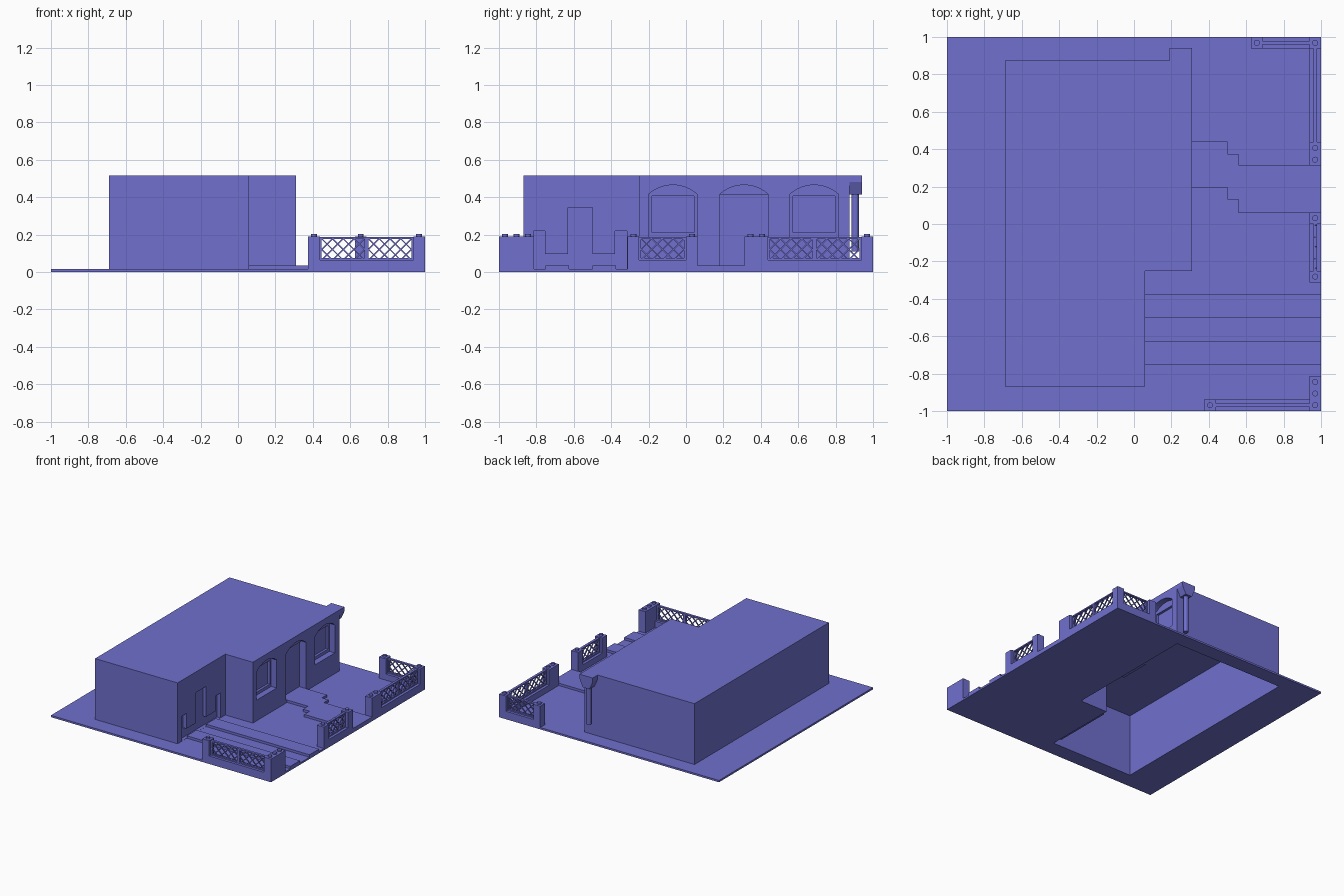
import bpy, bmesh, math
from mathutils import Matrix, Vector

if "Cube" in bpy.data.objects:
    bpy.data.objects.remove(bpy.data.objects["Cube"])

mat = bpy.data.materials.new("soft_violet")
mat.diffuse_color = (0.16, 0.16, 0.62, 1)
mat.use_nodes = True
mat.node_tree.nodes["Principled BSDF"].inputs["Base Color"].default_value = mat.diffuse_color


def finish(name, bm):
    bmesh.ops.recalc_face_normals(bm, faces=bm.faces)
    me = bpy.data.meshes.new(name)
    bm.to_mesh(me)
    bm.free()
    me.materials.append(mat)
    ob = bpy.data.objects.new(name, me)
    bpy.context.collection.objects.link(ob)
    return ob


def prism(name, pts, axis, a, b):
    """Extrude a flat outline along an axis from a to b."""
    def put(p, t):
        return {"x": (t, p[0], p[1]), "y": (p[0], t, p[1]), "z": (p[0], p[1], t)}[axis]
    bm = bmesh.new()
    lo = [bm.verts.new(put(p, a)) for p in pts]
    hi = [bm.verts.new(put(p, b)) for p in pts]
    bm.faces.new(lo)
    bm.faces.new(hi)
    n = len(pts)
    for i in range(n):
        j = (i + 1) % n
        bm.faces.new((lo[i], lo[j], hi[j], hi[i]))
    return finish(name, bm)


def rect(u0, v0, u1, v1):
    return [(u0, v0), (u1, v0), (u1, v1), (u0, v1)]


def box(name, x0, y0, z0, x1, y1, z1):
    return prism(name, rect(x0, y0, x1, y1), "z", z0, z1)


def cut(ob, cutter):
    """Boolean-subtract the cutter, bake it, remove the cutter."""
    cutter.hide_render = True
    m = ob.modifiers.new("cut", "BOOLEAN")
    m.operation = "DIFFERENCE"
    m.solver = "EXACT"
    m.object = cutter
    bm = bmesh.new()
    bm.from_object(ob, bpy.context.evaluated_depsgraph_get())
    ob.modifiers.clear()
    bm.to_mesh(ob.data)
    bm.free()
    bpy.data.objects.remove(cutter)


def arch(y0, y1, z0, spring, rise, n=12):
    w = (y1 - y0) / 2
    r = (w * w + rise * rise) / (2 * rise)
    half = math.asin(w / r)
    pts = [(y0, z0), (y1, z0)]
    for i in range(n + 1):
        t = half - 2 * half * i / n
        pts.append(((y0 + y1) / 2 + r * math.sin(t), spring + rise - r + r * math.cos(t)))
    return pts


GROUND, PAVE, ROOF = 0.015, 0.035, 0.515
footprint = [(-0.69, -0.87), (0.06, -0.87), (0.06, -0.25), (0.31, -0.25),
             (0.31, 0.875), (-0.69, 0.875)]

# Ground slab, open beneath the house
slab = box("ground_slab", -1, -1, 0, 1, 1, GROUND)
cut(slab, prism("slab_cutter", footprint, "z", -0.1, 0.1))

# House body
house = prism("house", footprint, "z", GROUND, ROOF)

# Arched windows with a deeper rectangular pane
for y in (-0.2, 0.555):
    cut(house, prism("window_cutter", arch(y, y + 0.26, 0.185, 0.415, 0.05), "x", 0.26, 0.4))
    cut(house, prism("pane_cutter", rect(y + 0.018, 0.21, y + 0.242, 0.405), "x", 0.24, 0.4))

# Arched front door, panel set deeper than the fanlight
cut(house, prism("fanlight_cutter", arch(0.18, 0.44, 0.30, 0.415, 0.05), "x", 0.27, 0.4))
cut(house, prism("door_cutter", rect(0.18, PAVE, 0.44, 0.415), "x", 0.25, 0.4))

# Stepped recess in the driveway wall: two short slots, one tall
z0 = GROUND + 0.001
recess = [(-0.815, z0), (-0.815, 0.22), (-0.755, 0.22), (-0.755, 0.095),
          (-0.63, 0.095), (-0.63, 0.345), (-0.5, 0.345), (-0.5, 0.095),
          (-0.38, 0.095), (-0.38, 0.22), (-0.315, 0.22), (-0.315, z0)]
cut(house, prism("recess_cutter", recess, "x", 0.03, 0.2))

# The house has no floor
bm = bmesh.new()
bm.from_mesh(house.data)
bm.normal_update()
floor = [f for f in bm.faces if f.normal.z < -0.9 and f.calc_center_median().z < GROUND + 0.0005]
bmesh.ops.delete(bm, geom=floor, context="FACES")
bm.to_mesh(house.data)
bm.free()

# Rainwater hopper and downpipe at the back corner
prism("rain_hopper", [(0.19, ROOF), (0.19, 0.48), (0.22, 0.415), (0.28, 0.415),
                      (0.31, 0.48), (0.31, ROOF)], "y", 0.875, 0.94)


def cylinder(name, x, y, z0, z1, r, n=12):
    ring = [(x + r * math.cos(2 * math.pi * i / n), y + r * math.sin(2 * math.pi * i / n))
            for i in range(n)]
    return prism(name, ring, "z", z0, z1)


cylinder("downpipe", 0.25, 0.905, 0.11, 0.415, 0.019)

# Raised driveway tracks
for y in (-0.75, -0.5):
    box("driveway_track", 0.06, y, 0, 1, y + 0.125, PAVE)

# Stepped garden path
path = [(0.31, 0.195), (0.5, 0.195), (0.5, 0.13), (0.56, 0.13), (0.56, 0.06), (1, 0.06),
        (1, 0.315), (0.56, 0.315), (0.56, 0.375), (0.5, 0.375), (0.5, 0.44), (0.31, 0.44)]
prism("garden_path", path, "z", 0, PAVE)

# Fence pieces
T, BASE, TOP, PANEL = 0.0625, 0.065, 0.19, 0.25


def post(x, y):
    box("fence_post", x, y, 0, x + T, y + T, TOP)
    cylinder("post_cap", x + T / 2, y + T / 2, TOP, TOP + 0.014, 0.016)


def add_box(bm, size, loc, rot=0.0):
    m = Matrix.Translation(loc) @ Matrix.Rotation(rot, 4, "Y") @ Matrix.Diagonal((*size, 1))
    bmesh.ops.create_cube(bm, size=1, matrix=m)


def panel(x, y, along_y):
    """Low wall with a framed diagonal lattice, built along x then turned."""
    w, f, h = PANEL, 0.01, TOP - 0.004 - BASE
    bm = bmesh.new()
    add_box(bm, (w, T, BASE), (w / 2, T / 2, BASE / 2))
    for z in (BASE + f / 2, BASE + h - f / 2):
        add_box(bm, (w, 0.02, f), (w / 2, T / 2, z))
    for u in (f / 2, w - f / 2):
        add_box(bm, (f, 0.02, h - 2 * f), (u, T / 2, BASE + h / 2))
    step = 0.0575
    for side in (1, -1):
        for i in range(-3, 6):
            c = i * step + 0.012
            u0, u1 = max(0, c), min(w, c + h)      # clip the 45 degree bar to the frame
            if u1 - u0 < 0.015:
                continue
            mid = (u0 + u1) / 2
            v = mid - c
            u = mid if side == 1 else w - mid
            add_box(bm, ((u1 - u0) * math.sqrt(2) - 0.006, 0.008, 0.007),
                    (u, T / 2 + side * 0.003, BASE + v), -side * math.pi / 4)
    if along_y:
        bm.transform(Matrix(((0, 1, 0, 0), (1, 0, 0, 0), (0, 0, 1, 0), (0, 0, 0, 1))))
    bm.transform(Matrix.Translation(Vector((x, y, 0))))
    finish("lattice_panel", bm)


E = 1 - T
# Front and rear runs
post(0.375, -1)
for x in (0.4375, 0.6875):
    panel(x, -1, False)
post(0.625, E)
panel(0.6875, E, False)
# Right-hand run, with gaps for driveway and path
for y in (-1, -1 + T, -1 + 2 * T, -0.3125, 0.0, 0.3125, 0.375, E):
    post(E, y)
for y in (-0.25, 0.4375, 0.6875):
    panel(E, y, True)
